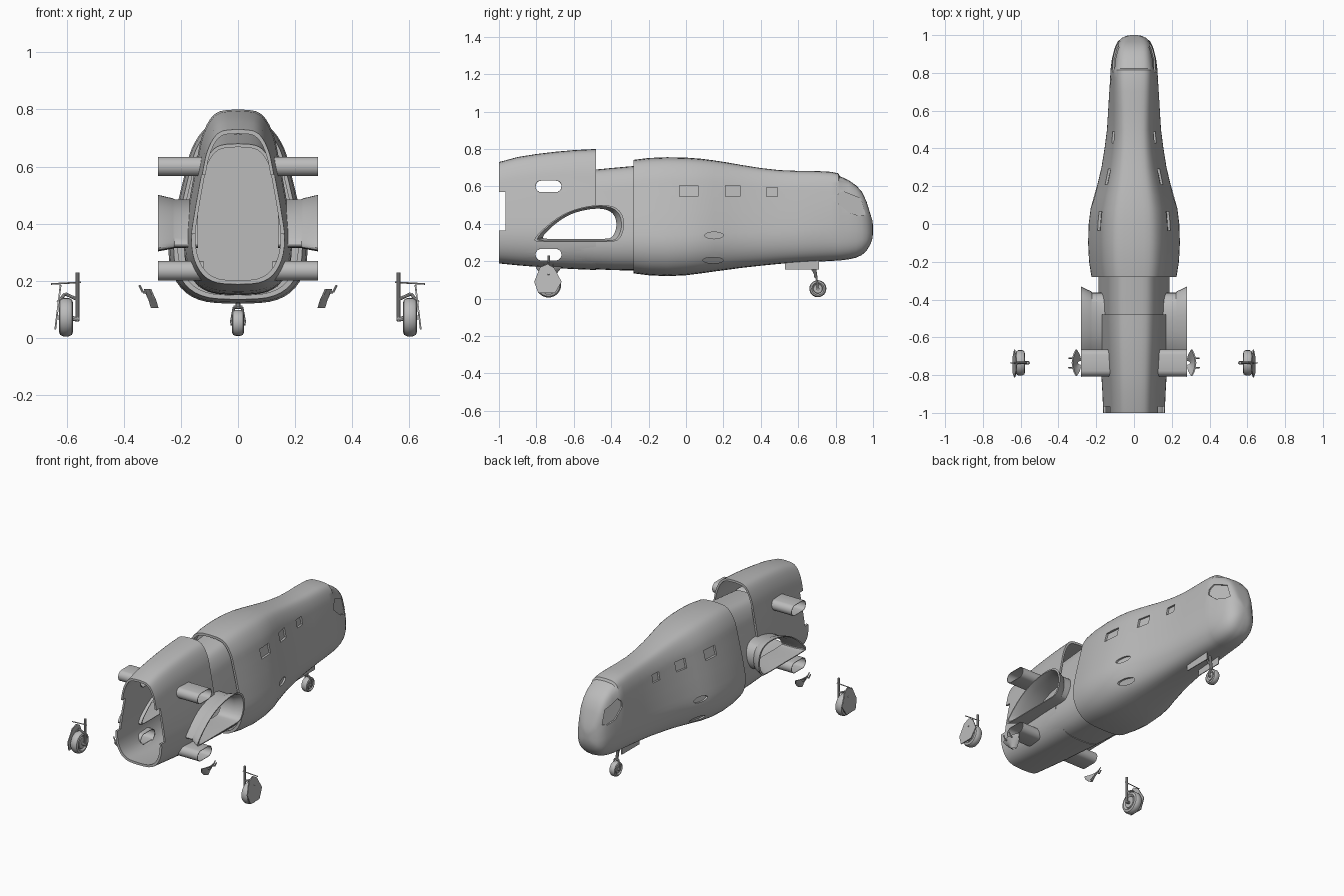
import bpy, bmesh, math
from mathutils import Vector

if "Cube" in bpy.data.objects:
    bpy.data.objects.remove(bpy.data.objects["Cube"])

grey = bpy.data.materials.new("plain grey")
grey.diffuse_color = (0.5, 0.5, 0.5, 1)
grey.use_nodes = True
grey.node_tree.nodes["Principled BSDF"].inputs["Base Color"].default_value = grey.diffuse_color


def loft(name, loops, ring=False, mirror=False):
    """Skin equal-length loops; ring joins last loop to first, else ends are capped."""
    bm = bmesh.new()
    vs = [[bm.verts.new(p) for p in l] for l in loops]
    n = len(loops[0])
    for i in range(len(vs) if ring else len(vs) - 1):
        a, b = vs[i], vs[(i + 1) % len(vs)]
        for j in range(n):
            bm.faces.new((a[j], a[(j + 1) % n], b[(j + 1) % n], b[j]))
    if not ring:
        bm.faces.new(vs[0])
        bm.faces.new(vs[-1])
    bmesh.ops.recalc_face_normals(bm, faces=bm.faces)
    me = bpy.data.meshes.new(name)
    bm.to_mesh(me)
    bm.free()
    me.materials.append(grey)
    ob = bpy.data.objects.new(name, me)
    bpy.context.collection.objects.link(ob)
    if mirror:
        ob.modifiers.new("mirror", 'MIRROR')
    return ob


def activate(ob):
    bpy.ops.object.select_all(action='DESELECT')
    ob.select_set(True)
    bpy.context.view_layer.objects.active = ob


def cut(ob, cutter):
    m = ob.modifiers.new("cut", 'BOOLEAN')
    m.operation, m.solver, m.object = 'DIFFERENCE', 'EXACT', cutter
    activate(ob)
    bpy.ops.object.modifier_apply(modifier=m.name)


def curve(pts, n=3, closed=False):
    """Smooth 2D curve through the points."""
    c, out = len(pts), []
    get = (lambda i: Vector(pts[i % c])) if closed else (lambda i: Vector(pts[min(max(i, 0), c - 1)]))
    for i in range(c if closed else c - 1):
        p0, p1, p2, p3 = (get(i + d) for d in (-1, 0, 1, 2))
        for s in range(n):
            t = s / n
            out.append(0.5 * (2 * p1 + (p2 - p0) * t + (2 * p0 - 5 * p1 + 4 * p2 - p3) * t * t
                              + (3 * p1 - p0 - 3 * p2 + p3) * t ** 3))
    return out if closed else out + [get(c - 1)]


# pear-shaped section for the body, blending to a fuller one at the nose
PEAR = [(0, 0), (.45, .01), (.75, .06), (.94, .16), (1, .29), (.93, .45), (.84, .6),
        (.75, .74), (.67, .85), (.52, .945), (.33, .99), (0, 1)]
FULL = [(0, 0), (.45, .02), (.75, .08), (.93, .18), (1, .32), (1, .46), (.97, .6),
        (.91, .74), (.84, .85), (.7, .945), (.45, .99), (0, 1)]


def half(w, zb, zt, k=0):
    pts = [(a[0] * (1 - k) + b[0] * k, a[1] * (1 - k) + b[1] * k) for a, b in zip(PEAR, FULL)]
    return [(w * p[0], zb + (zt - zb) * p[1]) for p in curve(pts)]


def section(y, w, zb, zt, k=0, inset=0):
    h = half(w - inset, zb + inset, zt - inset, k)
    return [(x, y, z) for x, z in h] + [(-x, y, z) for x, z in h[-2:0:-1]]


def shell(name, rows, t):
    return loft(name, [section(*r) for r in rows] + [section(*r, inset=t) for r in rows[::-1]], ring=True)


# forward hull: y, half width, bottom, top, nose blend
HULL = [(-.28, .225, .135, .742, 0), (-.2, .238, .125, .752, 0), (-.1, .243, .12, .756, 0),
        (0, .24, .125, .754, 0), (.08, .23, .135, .748, 0), (.15, .211, .145, .739, 0),
        (.22, .191, .154, .728, 0), (.3, .172, .165, .714, 0), (.4, .156, .176, .698, 0),
        (.5, .143, .186, .687, .1), (.6, .137, .193, .683, .3), (.7, .131, .198, .682, .55),
        (.775, .126, .201, .678, .75), (.815, .124, .204, .67, .85), (.822, .123, .204, .655, .85),
        (.87, .117, .21, .633, .9), (.91, .108, .219, .605, .9), (.94, .099, .233, .572, .9),
        (.965, .086, .255, .52, .9), (.985, .065, .288, .455, .9), (.996, .04, .32, .42, .9),
        (1, .015, .35, .39, .9)]
inner = [section(*HULL[1], inset=.015), section(*HULL[0], inset=.015)]
hull = loft("forward_hull", inner + [section(*r) for r in HULL])


def hull_x(y, z):
    for a, b in zip(HULL, HULL[1:]):
        if a[0] <= y <= b[0]:
            t = (y - a[0]) / (b[0] - a[0])
            h = half(*[p + (q - p) * t for p, q in zip(a[1:], b[1:])])
            for (x0, z0), (x1, z1) in zip(h, h[1:]):
                if z0 <= z <= z1 and z1 > z0:
                    return x0 + (x1 - x0) * (z - z0) / (z1 - z0)
    return .05


def rect(y0, y1, z0, z1):
    return [(y0, z0), (y1, z0), (y1, z1), (y0, z1)]


def ellipse(y, z, a, b, n=20):
    return [(y + a * math.cos(i * math.tau / n), z + b * math.sin(i * math.tau / n)) for i in range(n)]


# shallow recesses: cabin windows, side vents, cockpit side windows
recesses = [(rect(-.035, .065, .545, .605), .012), (rect(.21, .29, .545, .605), .012),
            (rect(.43, .49, .545, .595), .012),
            (ellipse(.15, .338, .05, .018), .012), (ellipse(.145, .205, .055, .016), .012),
            ([(.805, .515), (.87, .46), (.93, .442), (.96, .45), (.935, .535), (.835, .575), (.805, .55)], .007)]
for outline, depth in recesses:
    for s in (-1, 1):
        c = loft("recess_cutter", [[(s * (hull_x(y, z) - depth), y, z) for y, z in outline],
                                   [(s * .4, y, z) for y, z in outline]])
        cut(hull, c)
        bpy.data.objects.remove(c)

# rear shell with raised top intake, and the lower neck joining the hull
rear = shell("rear_shell", [(-1, .163, .188, .73), (-.9, .167, .178, .757), (-.8, .173, .17, .773),
                            (-.7, .179, .163, .785), (-.6, .185, .158, .794), (-.48, .19, .153, .8)], .014)
neck = shell("rear_neck", [(-.6, .18, .164, .68), (-.485, .186, .157, .69), (-.38, .188, .152, .7),
                           (-.21, .188, .15, .715)], .012)

# teardrop outline of the side scoops and stadium outline of the exhausts
DROP = curve([(-.81, .315), (-.77, .365), (-.69, .43), (-.6, .475), (-.48, .5), (-.39, .492), (-.342, .45),
              (-.332, .38), (-.36, .317), (-.42, .304), (-.6, .304), (-.77, .304)], 3, True)


def drop(x, s):
    return [(x, -.56 + (p[0] + .56) * s, .39 + (p[1] - .39) * s) for p in DROP]


def stadium(x, z, r, y=-.735, straight=.038, n=24):
    pts = []
    for i in range(n):
        a = (i + .5) * math.tau / n
        pts.append((x, y + math.copysign(straight, math.cos(a)) + r * math.cos(a), z + r * math.sin(a)))
    return pts


scoop = loft("side_scoop", [drop(.14, .86), drop(.222, .86), drop(.228, .89), drop(.28, 1),
                            drop(.28, .94), drop(.235, .82), drop(.14, .82)], True, True)
cutters = [loft("scoop_cutter", [drop(-.5, .84), drop(.5, .84)]),
           loft("notch_cutter", [[(x, y, z) for y, z in rect(-1.02, -.965, .365, .57)] for x in (-.5, .5)])]
for label, z in (("upper", .6), ("lower", .235)):
    loft(label + "_exhaust", [stadium(.12, z, .034), stadium(.28, z, .034),
                              stadium(.28, z, .031), stadium(.12, z, .031)], True, True)
    cutters.append(loft("exhaust_cutter", [stadium(-.5, z, .0325), stadium(.5, z, .0325)]))
for c in cutters:
    cut(rear, c)
cut(neck, cutters[0])
for c in cutters:
    bpy.data.objects.remove(c)


# landing gear helpers
def rod(name, p, q, r, mirror=False, n=10):
    p, q = Vector(p), Vector(q)
    rot = (q - p).to_track_quat('Z', 'Y')
    ring = [rot @ Vector((r * math.cos(i * math.tau / n), r * math.sin(i * math.tau / n), 0)) for i in range(n)]
    return loft(name, [[p + v for v in ring], [q + v for v in ring]], mirror=mirror)


def wheel(name, x, y, z, r, w, mirror=False, n=24):
    prof = [(-.42, .15), (-.42, .5), (-.3, .55), (-.5, .72), (-.42, .9), (-.2, .99),
            (.2, .99), (.42, .9), (.5, .72), (.3, .55), (.42, .5), (.42, .15)]
    loft(name, [[(x + w * a, y + r * b * math.cos(i * math.tau / n), z + r * b * math.sin(i * math.tau / n))
                 for i in range(n)] for a, b in prof], mirror=mirror)


# main gear
wheel("main_wheel", .602, -.735, .073, .068, .05, True)
rod("main_strut", (.562, -.735, .06), (.562, -.735, .23), .007, True)
rod("main_axle", (.555, -.735, .066), (.628, -.735, .072), .009, True)
rod("main_fork", (.562, -.735, .135), (.605, -.735, .155), .006, True)
rod("main_fork_leg", (.605, -.735, .155), (.63, -.735, .125), .006, True)
rod("main_crossbar", (.55, -.735, .195), (.655, -.735, .189), .003, True)
DOOR = [(-.79, .03), (-.7, .03), (-.665, .09), (-.705, .165), (-.74, .185), (-.78, .168), (-.812, .09)]
loft("main_gear_door", [[(x - (z - .1) * .12, y, z) for y, z in DOOR] for x in (.628, .634)], mirror=True)


# loose curved door panel with hinges
def crescent(x, z, hl, n=6):
    ts = [i / n * 2 - 1 for i in range(n + 1)]
    return [(x - .02 * t * t, -.735 + hl * t, z) for t in ts] + \
           [(x + .007 - .02 * t * t, -.735 + hl * t, z) for t in ts[::-1]]


loft("loose_door", [crescent(.298, .105, .012), crescent(.307, .135, .045), crescent(.319, .16, .065),
                    crescent(.323, .172, .07)], mirror=True)
for dy in (-.025, .025):
    rod("door_hinge", (.322, -.735 + dy, .16), (.333, -.735 + dy, .16), .004, True)
    rod("door_hinge_arm", (.333, -.735 + dy, .16), (.345, -.735 + dy, .185), .004, True)

# nose gear
wheel("nose_wheel", 0, .705, .053, .046, .042)
rod("nose_axle", (-.026, .705, .053), (.026, .705, .053), .009)
rod("nose_strut", (0, .695, .11), (0, .68, .22), .009)
rod("nose_brace", (0, .695, .12), (0, .64, .22), .005)
rod("nose_fork", (.024, .705, .053), (.014, .698, .108), .005, True)
rod("nose_fork_bridge", (-.016, .698, .108), (.016, .698, .108), .006)
loft("nose_gear_door", [[(x, y, z) for y, z in [(.53, .155), (.71, .155), (.71, .215), (.53, .215)]]
                        for x in (.04, .045)], mirror=True)

# smooth shading with crisp edges
for ob in list(bpy.context.scene.objects):
    activate(ob)
    bpy.ops.object.shade_smooth_by_angle(angle=math.radians(35))
